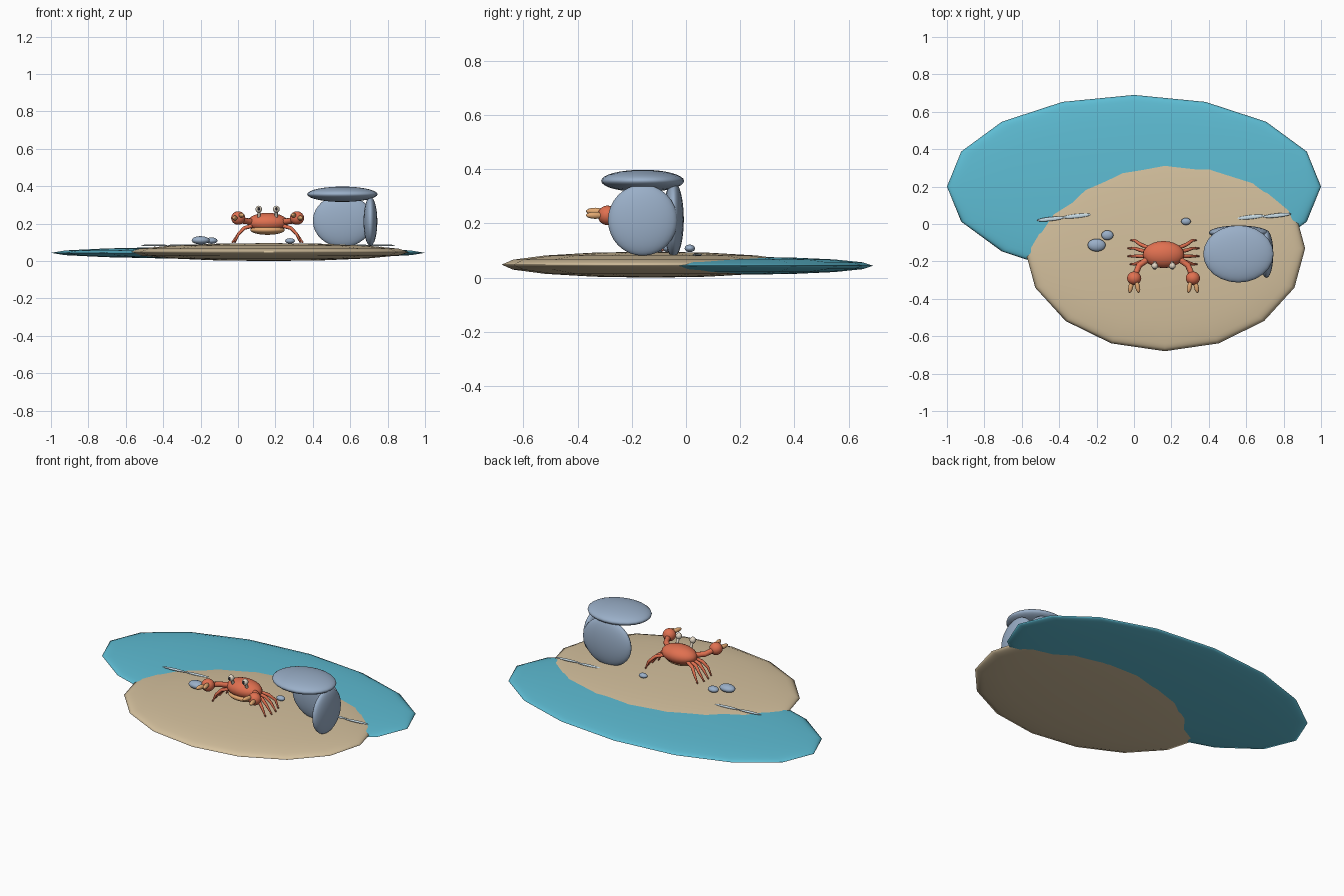
import bpy
import math
from mathutils import Vector

if "Cube" in bpy.data.objects:
    bpy.data.objects.remove(bpy.data.objects["Cube"])


def mat(name, r, g, b):
    m = bpy.data.materials.new(name)
    lin = [((c / 255 + 0.055) / 1.055) ** 2.4 for c in (r, g, b)]
    m.diffuse_color = (*lin, 1)
    m.use_nodes = True
    m.node_tree.nodes["Principled BSDF"].inputs["Base Color"].default_value = m.diffuse_color
    return m


SAND = mat("sand", 213, 193, 158)
WATER = mat("water", 94, 189, 212)
ROCK = mat("rock", 154, 175, 200)
SHELL = mat("crab_red", 224, 112, 80)
TAN = mat("belly_tan", 228, 170, 115)
FOAM = mat("foam", 212, 232, 242)
EYE = mat("eye_cream", 226, 214, 196)
PUPIL = mat("pupil", 40, 38, 42)


def finish(ob, name, m):
    ob.name = name
    ob.data.materials.append(m)
    for p in ob.data.polygons:
        p.use_smooth = True
    return ob


def ball(name, m, loc, size, segs=20, rings=12, rot=(0, 0, 0)):
    bpy.ops.mesh.primitive_uv_sphere_add(segments=segs, ring_count=rings, radius=1,
                                         location=loc, rotation=rot)
    ob = bpy.context.object
    ob.scale = size
    return finish(ob, name, m)


def limb(name, m, points, radii):
    """Tapered round tube through a few points."""
    cu = bpy.data.curves.new(name, "CURVE")
    cu.dimensions = "3D"
    cu.bevel_depth = 1
    cu.bevel_resolution = 2
    cu.use_fill_caps = True
    sp = cu.splines.new("POLY")
    sp.points.add(len(points) - 1)
    for pt, co, r in zip(sp.points, points, radii):
        pt.co = (*co, 1)
        pt.radius = r
    ob = bpy.data.objects.new(name, cu)
    bpy.context.collection.objects.link(ob)
    bpy.ops.object.select_all(action="DESELECT")
    ob.select_set(True)
    bpy.context.view_layer.objects.active = ob
    bpy.ops.object.convert(target="MESH")
    ob = bpy.context.object
    ob.data.materials.clear()
    return finish(ob, name, m)


# Ground: two flattened faceted discs
ball("water", WATER, (0, 0.2, 0.044), (1, 0.49, 0.033), 16, 8)
ball("sand", SAND, (0.165, -0.13, 0.048), (0.75, 0.55, 0.048), 16, 8)

# Rock shelter: back wall, side wall and roof
ball("rock_back_wall", ROCK, (0.56, -0.046, 0.215), (0.16, 0.038, 0.14), 24, 16)
ball("rock_side_wall", ROCK, (0.708, -0.16, 0.212), (0.037, 0.128, 0.131), 24, 16)
ball("rock_roof", ROCK, (0.558, -0.16, 0.357), (0.188, 0.153, 0.041), 24, 16)

# Pebbles
for loc, size in (((-0.2, -0.113, 0.111), (0.048, 0.034, 0.022)),
                  ((-0.142, -0.06, 0.109), (0.032, 0.026, 0.017)),
                  ((0.278, 0.014, 0.108), (0.026, 0.019, 0.014))):
    ball("pebble", ROCK, loc, size)

# Foam streaks along the shoreline
for x, y in ((-0.445, 0.027), (-0.305, 0.043), (0.625, 0.037), (0.765, 0.046)):
    ball("foam_streak", FOAM, (x, y, 0.084), (0.076, 0.011, 0.005), 16, 8,
         (0, 0, math.radians(6)))

# Crab body and belly
CX = 0.158
ball("crab_body", SHELL, (CX, -0.163, 0.205), (0.11, 0.072, 0.053), 24, 14)
ball("crab_belly", TAN, (CX, -0.176, 0.166), (0.092, 0.06, 0.026))

for s in (-1, 1):
    def at(dx, y, z):
        return Vector((CX + s * dx, y, z))

    # Eye on a short stalk
    limb("eye_stalk", EYE, [at(0.046, -0.205, 0.235), at(0.047, -0.222, 0.275)],
         [0.009, 0.008])
    ball("eye", EYE, at(0.047, -0.224, 0.277), (0.018, 0.018, 0.019), 14, 8)
    ball("pupil", PUPIL, at(0.047, -0.238, 0.279), (0.008, 0.006, 0.009), 10, 6)

    # Arm, claw and two pincers
    limb("arm", SHELL, [at(0.08, -0.185, 0.21), at(0.13, -0.22, 0.215),
                        at(0.155, -0.28, 0.228)], [0.017, 0.016, 0.016])
    ball("claw", SHELL, at(0.157, -0.29, 0.23), (0.038, 0.036, 0.036))
    for k, dz in ((-1, 0.013), (1, -0.002)):
        ball("pincer", TAN, at(0.157 + k * 0.018, -0.335, 0.232 + dz),
             (0.013, 0.035, 0.013), 12, 8, (0, 0, k * s * math.radians(12)))

    # Four walking legs
    for hip_y, foot_y, reach in ((-0.13, -0.087, 0.175), (-0.15, -0.13, 0.19),
                                 (-0.172, -0.172, 0.19), (-0.192, -0.215, 0.178)):
        knee_y = (hip_y + foot_y) / 2
        limb("leg", SHELL, [at(0.075, hip_y, 0.19), at(0.125, knee_y, 0.176),
                            at(0.155, foot_y, 0.145), at(reach, foot_y, 0.098)],
             [0.011, 0.010, 0.008, 0.004])
